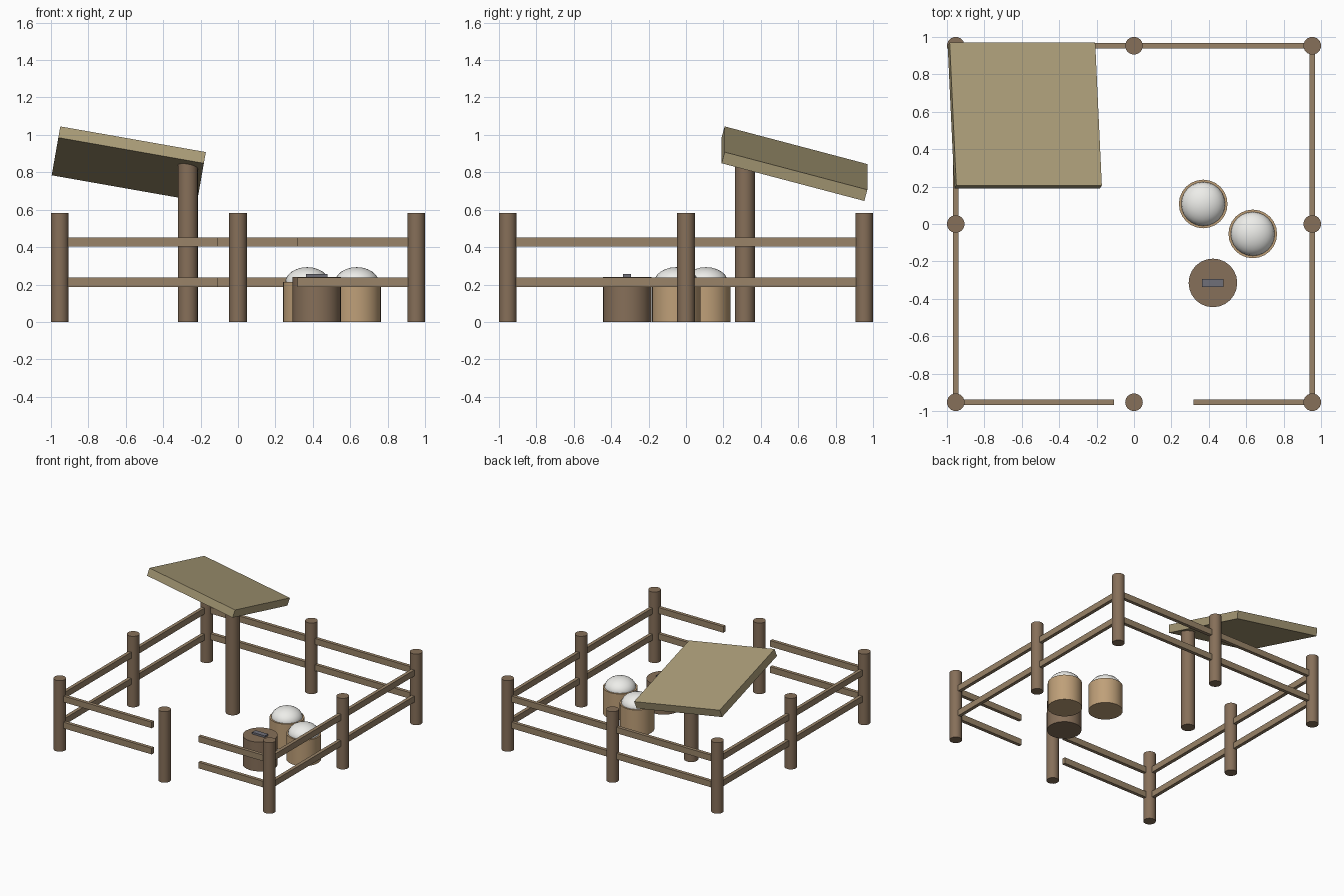
import bpy
from math import radians

if "Cube" in bpy.data.objects:
    bpy.data.objects.remove(bpy.data.objects["Cube"])


def material(name, rgb):
    m = bpy.data.materials.new(name)
    m.diffuse_color = (*rgb, 1)
    m.use_nodes = True
    m.node_tree.nodes["Principled BSDF"].inputs["Base Color"].default_value = m.diffuse_color
    return m


DARK = material("dark_wood", (0.24, 0.16, 0.10))
RAIL = material("rail_wood", (0.32, 0.23, 0.14))
THATCH = material("roof_straw", (0.41, 0.34, 0.19))
TAN = material("tan_wood", (0.52, 0.35, 0.19))
WHITE = material("white_fill", (0.85, 0.85, 0.82))
METAL = material("metal", (0.16, 0.16, 0.19))


def finish(name, mat):
    o = bpy.context.object
    o.name = name
    o.data.materials.append(mat)
    return o


def box(name, loc, size, mat, rot=(0, 0, 0)):
    bpy.ops.mesh.primitive_cube_add(size=1, location=loc, rotation=rot)
    o = finish(name, mat)
    o.scale = size
    return o


def cylinder(name, x, y, r, h, mat):
    bpy.ops.mesh.primitive_cylinder_add(vertices=24, radius=r, depth=h, location=(x, y, h / 2))
    finish(name, mat)
    bpy.ops.object.shade_smooth_by_angle(angle=radians(30))


# Fence posts around the square
E = 0.953
for x in (-E, 0, E):
    for y in (-E, 0, E):
        if x or y:
            cylinder("fence_post", x, y, 0.047, 0.583, DARK)

# Two levels of rails, with a gate gap at the front
T, H = 0.028, 0.05
for z in (0.212, 0.427):
    for side, x in (("left", -E), ("right", E)):
        box(side + "_rail", (x, 0, z), (T, 2 * E, H), RAIL)
    box("back_rail", (0, E, z), (2 * E, T, H), RAIL)
    for x0, x1 in ((-E, -0.107), (0.318, E)):
        box("front_rail", ((x0 + x1) / 2, -E, z), (x1 - x0, T, H), RAIL)

# Tilted shelter roof on one post
cylinder("shelter_post", -0.268, 0.315, 0.053, 0.85, DARK)
box("shelter_roof", (-0.584, 0.58, 0.846), (0.79, 0.79, 0.063), THATCH,
    (radians(-15), radians(10), 0))

# Tubs with heaped white filling
for x, y in ((0.37, 0.107), (0.635, -0.053)):
    cylinder("tub", x, y, 0.13, 0.213, TAN)
    bpy.ops.mesh.primitive_uv_sphere_add(segments=24, ring_count=12, radius=0.118,
                                         location=(x, y, 0.21))
    heap = finish("tub_filling", WHITE)
    heap.scale.z = 0.7
    bpy.ops.object.shade_smooth()

# Stump with a metal plate
cylinder("stump", 0.422, -0.315, 0.13, 0.24, DARK)
box("stump_plate", (0.422, -0.315, 0.242), (0.115, 0.043, 0.026), METAL)
